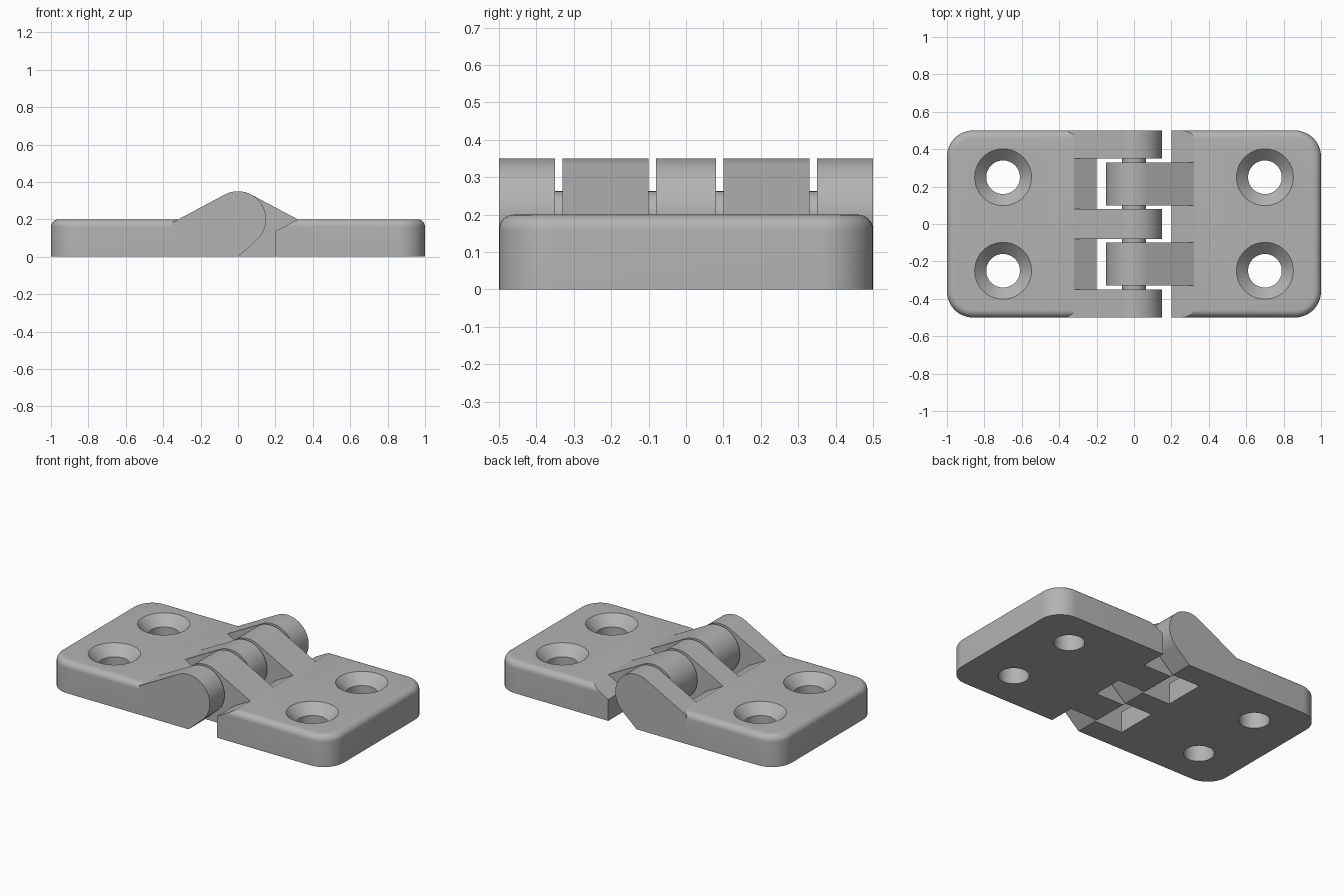
import bpy
import bmesh
from math import sin, cos, tan, pi, radians

if "Cube" in bpy.data.objects:
    bpy.data.objects.remove(bpy.data.objects["Cube"], do_unlink=True)

grey = bpy.data.materials.new("satin grey")
grey.use_nodes = True
grey.diffuse_color = (0.45, 0.45, 0.45, 1)
grey.node_tree.nodes["Principled BSDF"].inputs["Base Color"].default_value = grey.diffuse_color

HEIGHT, FILLET, CORNER = 0.2, 0.04, 0.14
BARREL, AXIS, SLOPE = 0.15, 0.2, radians(28)
INNER = 0.2                                  # inner edge of each leaf
CREST = BARREL / sin(SLOPE)                  # where the slope meets the leaf top


def loft(name, rings):
    """Closed solid through rings of equal point count."""
    bm = bmesh.new()
    loops = [[bm.verts.new(p) for p in ring] for ring in rings]
    for a, b in zip(loops, loops[1:]):
        for i in range(len(a)):
            j = (i + 1) % len(a)
            bm.faces.new((a[i], a[j], b[j], b[i]))
    bm.faces.new(loops[0][::-1])
    bm.faces.new(loops[-1])
    bmesh.ops.recalc_face_normals(bm, faces=bm.faces)
    mesh = bpy.data.meshes.new(name)
    bm.to_mesh(mesh)
    bm.free()
    mesh.materials.append(grey)
    obj = bpy.data.objects.new(name, mesh)
    bpy.context.collection.objects.link(obj)
    return obj


def prism(name, profile, y0, y1):
    """Side profile of (x, z) points extruded along y."""
    return loft(name, [[(x, y, z) for x, z in profile] for y in (y0, y1)])


def combine(obj, tool, operation):
    mod = obj.modifiers.new(operation.lower(), "BOOLEAN")
    mod.object, mod.operation, mod.solver = tool, operation, "EXACT"
    graph = bpy.context.evaluated_depsgraph_get()
    mesh = bpy.data.meshes.new_from_object(obj.evaluated_get(graph))
    obj.modifiers.clear()
    obj.data = mesh
    bpy.data.objects.remove(tool, do_unlink=True)


def smooth(obj):
    bpy.ops.object.select_all(action="DESELECT")
    obj.select_set(True)
    bpy.context.view_layer.objects.active = obj
    bpy.ops.object.shade_smooth_by_angle(angle=radians(25))


def leaf_outline(side, inset, z, steps=12):
    """Plate outline with rounded outer corners and a square inner edge."""
    r = CORNER - inset
    pts = [(side * INNER, inset - 0.5, z)]
    for sign in (-1, 1):
        for i in range(steps + 1):
            a = pi / 2 * i / steps
            a = a - pi / 2 if sign < 0 else a
            pts.append((side * (1 - CORNER + r * cos(a)),
                        sign * (0.5 - CORNER) + r * sin(a), z))
    pts.append((side * INNER, 0.5 - inset, z))
    return pts


def knuckle_profile(side, steps=40):
    """Barrel with a sloped shoulder above and a tangent underside."""
    a0, a1 = pi / 2 - SLOPE, pi + math_under
    end = CREST + 0.032
    pts = [(end, 0), (end, AXIS - (end - CREST) * tan(SLOPE))]
    for i in range(steps + 1):
        a = a0 + (a1 - a0) * i / steps
        pts.append((BARREL * cos(a), AXIS + BARREL * sin(a)))
    pts.append((0, 0))
    return [(side * x, z) for x, z in pts]


# Angle past horizontal where the underside leaves the barrel
math_under = radians(48.6)


def hole_ring(x, y, r, z, n=48):
    return [(x + r * cos(2 * pi * i / n), y + r * sin(2 * pi * i / n), z) for i in range(n)]


def build_leaf(name, side, knuckles):
    # Plate with filleted top rim
    rings = [leaf_outline(side, 0, 0)]
    for i in range(9):
        a = pi / 2 * i / 8
        rings.append(leaf_outline(side, FILLET * (1 - cos(a)), HEIGHT - FILLET + FILLET * sin(a)))
    leaf = loft(name, rings)

    # Sloped clearance along the inner edge
    def slope_z(x):
        return HEIGHT - (CREST - x) * tan(SLOPE)
    wedge = [(0.1, slope_z(0.1)), (0.4, slope_z(0.4)), (0.1, 0.4)]
    combine(leaf, prism("slope_cutter", [(side * x, z) for x, z in wedge], -0.6, 0.6), "DIFFERENCE")

    # Countersunk screw holes
    for y in (-0.25, 0.25):
        steps = [(0.09, -0.1), (0.09, 0.138), (0.152, 0.2), (0.152, 0.3)]
        cutter = loft("hole_cutter", [hole_ring(side * 0.7, y, r, z) for r, z in steps])
        combine(leaf, cutter, "DIFFERENCE")

    # Knuckles
    for y0, y1 in knuckles:
        combine(leaf, prism("knuckle", knuckle_profile(side), y0, y1), "UNION")
    smooth(leaf)


build_leaf("right_leaf", -1, [(-0.5, -0.35), (-0.08, 0.08), (0.35, 0.5)])
build_leaf("left_leaf", 1, [(-0.33, -0.1), (0.1, 0.33)])

# Hinge pin
circle = [(0.063 * cos(2 * pi * i / 32), AXIS + 0.063 * sin(2 * pi * i / 32)) for i in range(32)]
smooth(prism("hinge_pin", circle, -0.42, 0.42))
